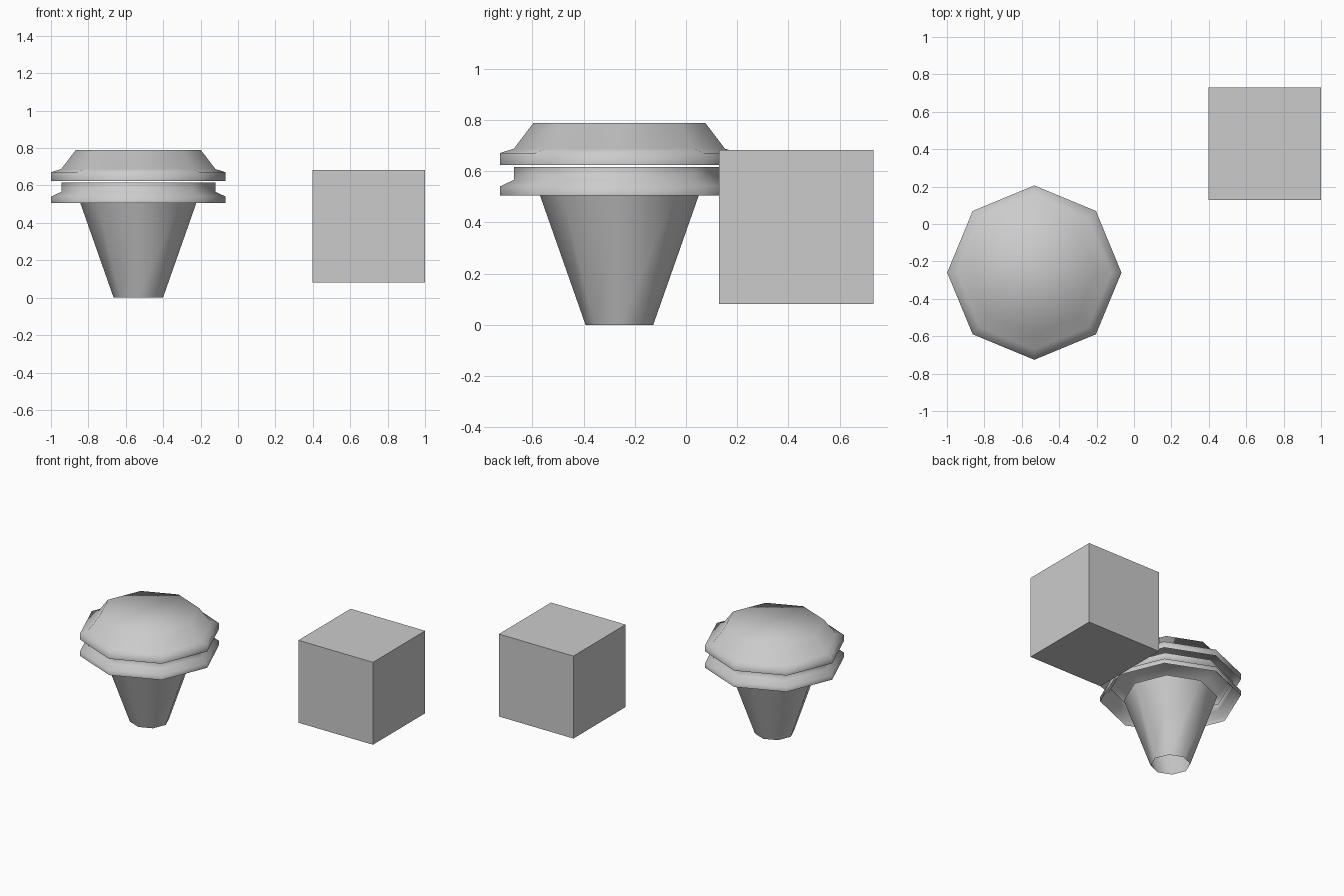
import bpy, bmesh, math

if "Cube" in bpy.data.objects:
    bpy.data.objects.remove(bpy.data.objects["Cube"])

CENTRE = (-0.533, -0.26)
SIDES = 8


def lathe(name, profile, cap_top=False):
    """Eight-sided smooth open shell from (radius, z) points, bottom to top."""
    bm = bmesh.new()
    rings = []
    for r, z in profile:
        rings.append([bm.verts.new((r * math.cos(2 * math.pi * i / SIDES),
                                    r * math.sin(2 * math.pi * i / SIDES), z))
                      for i in range(SIDES)])
    for a, b in zip(rings, rings[1:]):
        for i in range(SIDES):
            j = (i + 1) % SIDES
            bm.faces.new((a[i], a[j], b[j], b[i]))
    if cap_top:
        bm.faces.new(rings[-1])
    for f in bm.faces:
        f.smooth = True
    mesh = bpy.data.meshes.new(name)
    bm.to_mesh(mesh)
    bm.free()
    obj = bpy.data.objects.new(name, mesh)
    obj.location = (CENTRE[0], CENTRE[1], 0)
    bpy.context.collection.objects.link(obj)
    return obj


# Tapered stem, open at both ends
lathe("stem", [(0.132, 0), (0.31, 0.506)])

# Lower flared collar, hollow
lathe("lower_collar", [(0.466, 0.506), (0.466, 0.541), (0.412, 0.566), (0.412, 0.617)])

# Upper cap, hollow underneath, separated from the collar by a thin gap
lathe("cap", [(0.466, 0.625), (0.466, 0.671), (0.412, 0.688), (0.335, 0.789)], cap_top=True)

# Plain cube beside it
bpy.ops.mesh.primitive_cube_add(size=0.602, location=(0.699, 0.43, 0.382))
bpy.context.object.name = "cube_block"
